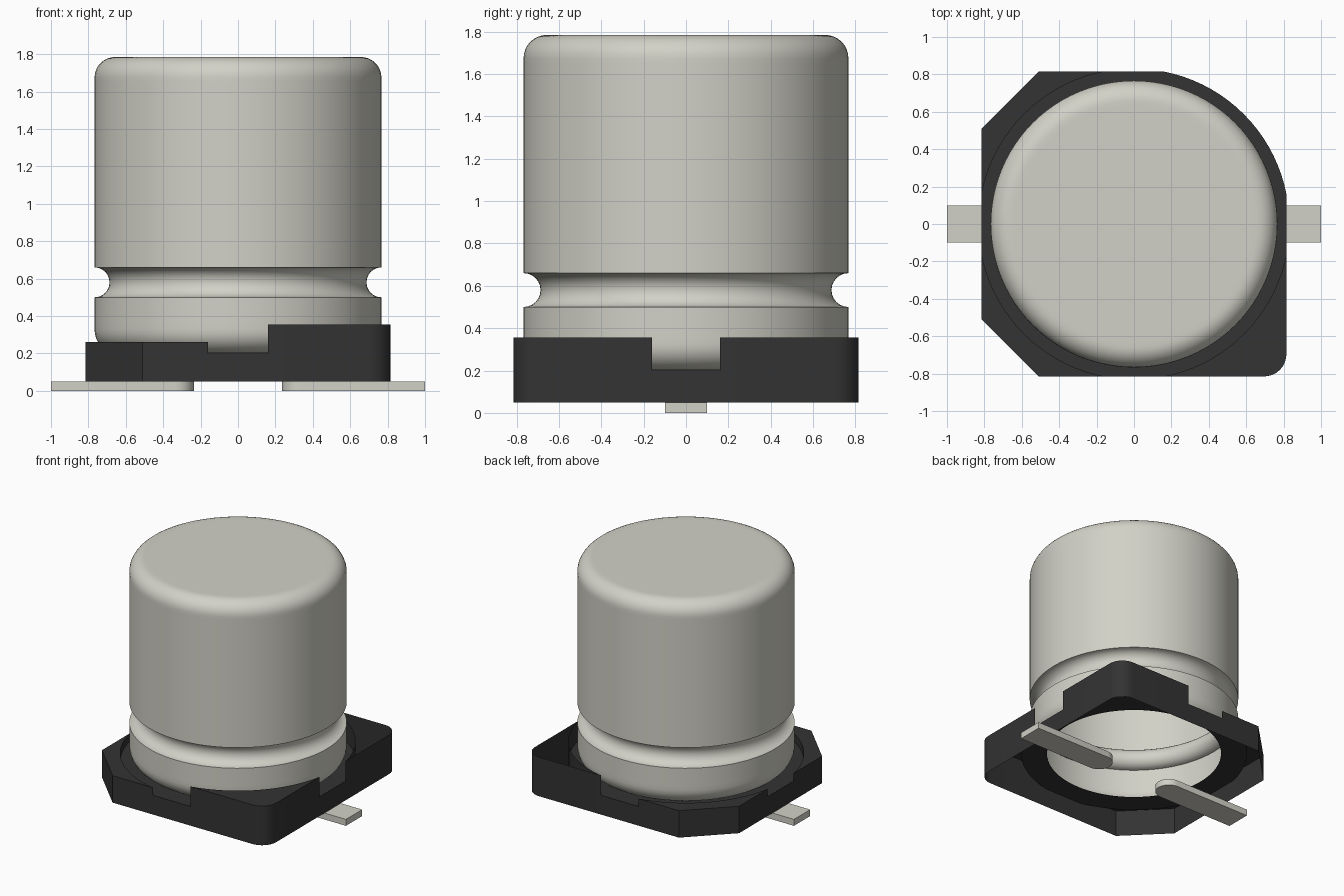
import bpy, bmesh, math
from math import sin, cos, pi

if "Cube" in bpy.data.objects:
    bpy.data.objects.remove(bpy.data.objects["Cube"], do_unlink=True)


def material(name, rgb):
    m = bpy.data.materials.new(name)
    m.use_nodes = True
    m.diffuse_color = (*rgb, 1)
    m.node_tree.nodes["Principled BSDF"].inputs["Base Color"].default_value = (*rgb, 1)
    return m


METAL = material("warm grey metal", (0.645, 0.638, 0.572))
PLASTIC = material("black plastic", (0.033, 0.033, 0.033))


def finish(name, bm, mat, angle=30):
    bmesh.ops.remove_doubles(bm, verts=bm.verts, dist=1e-5)
    me = bpy.data.meshes.new(name)
    bm.to_mesh(me)
    bm.free()
    me.materials.append(mat)
    ob = bpy.data.objects.new(name, me)
    bpy.context.collection.objects.link(ob)
    bpy.ops.object.select_all(action='DESELECT')
    ob.select_set(True)
    bpy.context.view_layer.objects.active = ob
    bpy.ops.object.shade_smooth_by_angle(angle=math.radians(angle))
    return ob


def arc(cx, cy, r, a0, a1, n):
    """Points on an arc, angles in degrees."""
    return [(cx + r * cos(math.radians(a0 + (a1 - a0) * i / n)),
             cy + r * sin(math.radians(a0 + (a1 - a0) * i / n))) for i in range(n + 1)]


def face(bm, pts):
    return bm.faces.new([bm.verts.new(p) for p in pts])


def wall(bm, pts, z0, z1):
    """Vertical strip along a plan path; faces right of the path."""
    for (ax, ay), (bx, by) in zip(pts, pts[1:]):
        face(bm, [(ax, ay, z0), (bx, by, z0), (bx, by, z1), (ax, ay, z1)])


# --- Can: hollow turned shell, open underneath, with a rolled groove
def build_can():
    R, seg = 0.767, 96
    profile = [(0.64, 0.2)]
    profile += arc(R - 0.127, 0.327, 0.127, -90, 0, 8)[1:]
    profile += [(R, 0.36), (R, 0.48), (R, 0.5)]
    profile += arc(R, 0.58, 0.08, 270, 90, 12)[1:]
    profile += [(R, 0.68), (R, 1.65)]
    profile += arc(R - 0.11, 1.675, 0.11, 0, 90, 8)
    profile += [(0.63, 1.785)]
    bm = bmesh.new()
    rings = [[bm.verts.new((r * cos(2 * pi * i / seg), r * sin(2 * pi * i / seg), z))
              for i in range(seg)] for r, z in profile]
    for lo, hi in zip(rings, rings[1:]):
        for i in range(seg):
            j = (i + 1) % seg
            bm.faces.new((lo[i], lo[j], hi[j], hi[i]))
    bm.faces.new(rings[-1])
    finish("can", bm, METAL)


# --- Base: thin shell, open underneath, with a round seat cut through its sides
def build_base():
    H, C, F, N = 0.815, 0.51, 0.12, 0.16      # half width, chamfer, fillet, notch
    SEAT, Z0, FLOOR = math.hypot(H, N), 0.05, 0.2
    a = math.degrees(math.atan2(N, H))
    k = H - F
    # (corner path anticlockwise, height, start angle, has a top)
    corners = [
        ([(H, N)] + arc(k, k, F, 0, 90, 8) + [(N, H)], 0.355, 0, False),
        ([(-N, H), (-C, H), (-H, C), (-H, N)], 0.26, 90, True),
        ([(-H, -N), (-H, -C), (-C, -H), (-N, -H)], 0.26, 180, True),
        ([(N, -H)] + arc(k, -k, F, 270, 360, 8) + [(H, -N)], 0.355, 270, True),
    ]
    bm = bmesh.new()
    floor_edge = []
    for path, top, start, capped in corners:
        seat = arc(0, 0, SEAT, start + a, start + 90 - a, 18)
        wall(bm, path, Z0, top)
        wall(bm, seat[::-1], FLOOR, top)
        if capped:
            face(bm, [(x, y, top) for x, y in path + seat[-2:0:-1]])
        floor_edge += seat
        # straight sill of the notch that follows this corner
        x, y = path[-1]
        ends = [(x, y), (x - 2 * N, y) if start == 0 else (x, y - 2 * N) if start == 90
                else (x + 2 * N, y) if start == 180 else (x, y + 2 * N)]
        wall(bm, ends, Z0, FLOOR)
        (ax, ay), (bx, by) = ends
        floor_edge += [(ax + (bx - ax) * t / 6, ay + (by - ay) * t / 6) for t in range(1, 6)]
    # seat floor ring
    inner = [(0.64 * x / math.hypot(x, y), 0.64 * y / math.hypot(x, y)) for x, y in floor_edge]
    n = len(inner)
    for i in range(n):
        j = (i + 1) % n
        face(bm, [(*p, FLOOR) for p in (inner[i], floor_edge[i], floor_edge[j], inner[j])])
    finish("base", bm, PLASTIC)


# --- Terminals: flat strips with a rounded inner end
def build_terminal(name, side):
    pts = [(1.0, -0.1), (1.0, 0.1)] + arc(0.335, 0, 0.1, 90, 270, 16)
    if side < 0:
        pts = [(-x, -y) for x, y in pts]
    bm = bmesh.new()
    wall(bm, pts + pts[:1], 0, 0.05)
    face(bm, [(x, y, 0.05) for x, y in pts])
    face(bm, [(x, y, 0) for x, y in reversed(pts)])
    finish(name, bm, METAL)


build_can()
build_base()
build_terminal("left_terminal", 1)
build_terminal("right_terminal", -1)
